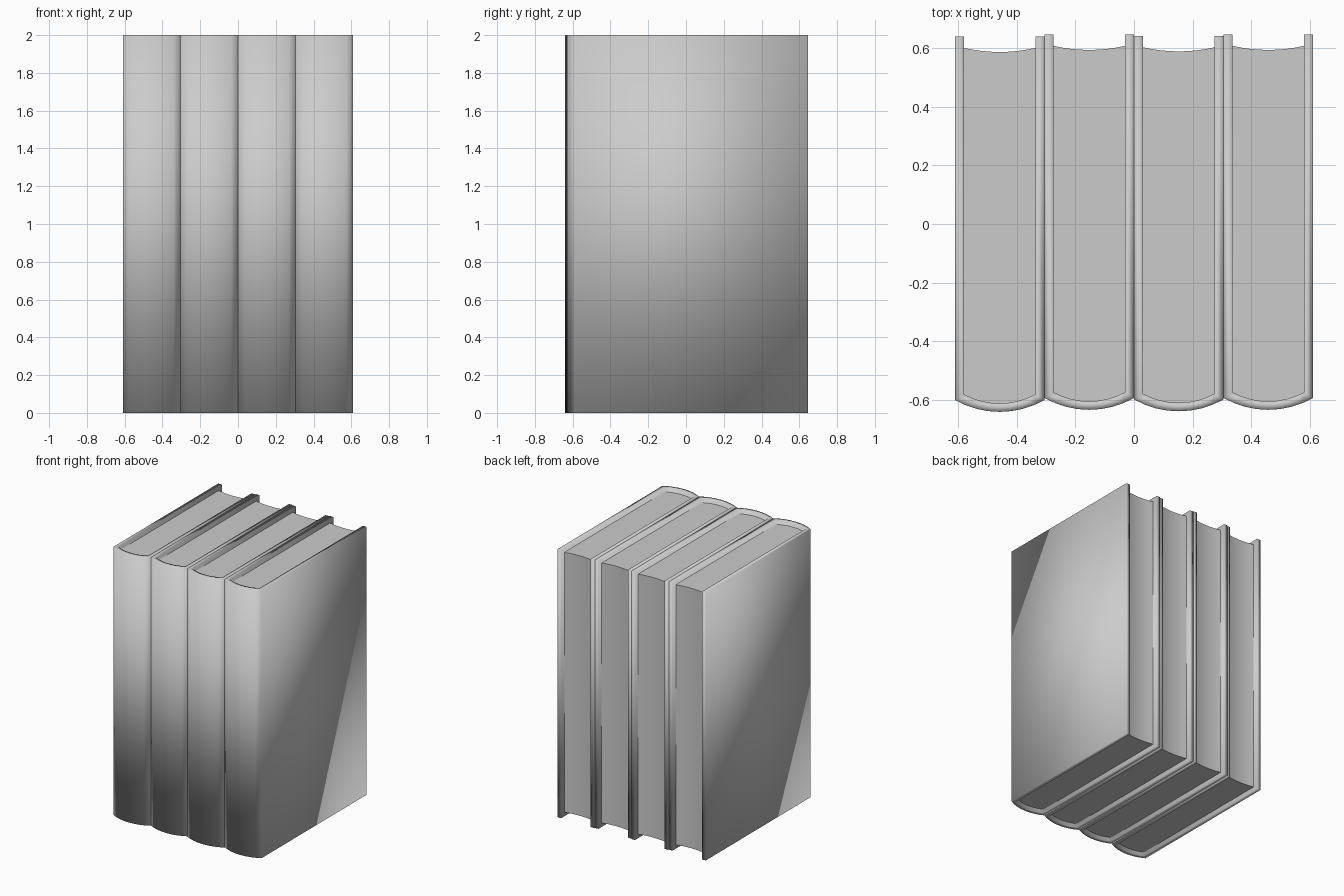
import bpy, bmesh, math

if "Cube" in bpy.data.objects:
    bpy.data.objects.remove(bpy.data.objects["Cube"])

HEIGHT, WIDTH, BOARD = 2.0, 0.305, 0.03
OVERHANG = 0.03          # how far the cover stands above and below the pages
SEGMENTS = 8             # sides of each curved profile

grey = bpy.data.materials.new("plain_grey")
grey.diffuse_color = (0.6, 0.6, 0.6, 1)
grey.use_nodes = True
grey.node_tree.nodes["Principled BSDF"].inputs["Base Color"].default_value = grey.diffuse_color


def arc(half, y_edge, y_mid):
    """Points of a shallow arc from -half to +half, bulging to y_mid."""
    sag = y_edge - y_mid
    r = (half * half + sag * sag) / (2 * abs(sag))
    a = math.asin(half / r)
    s = math.copysign(1, sag)
    pts = []
    for i in range(SEGMENTS + 1):
        t = -a + 2 * a * i / SEGMENTS
        pts.append((r * math.sin(t), y_mid + s * r * (1 - math.cos(t))))
    return pts


def prism(name, bottom_faces, points, z0, z1, offset):
    """Extrude a flat outline, given as faces over points, from z0 to z1."""
    bm = bmesh.new()
    vs = [bm.verts.new((x, y, z0)) for x, y in points]
    faces = [bm.faces.new([vs[i] for i in f]) for f in bottom_faces]
    ext = bmesh.ops.extrude_face_region(bm, geom=faces, use_keep_orig=True)
    top = [g for g in ext["geom"] if isinstance(g, bmesh.types.BMVert)]
    bmesh.ops.translate(bm, verts=top, vec=(0, 0, z1 - z0))
    bmesh.ops.recalc_face_normals(bm, faces=bm.faces)
    for f in bm.faces:
        f.smooth = True
    mesh = bpy.data.meshes.new(name)
    bm.to_mesh(mesh)
    bm.free()
    mesh.materials.append(grey)
    obj = bpy.data.objects.new(name, mesh)
    bpy.context.collection.objects.link(obj)
    obj.location = offset
    return obj


def book(n, x, y):
    half = WIDTH / 2 - 0.0005
    inner = half - BOARD
    # cover: a bent strip of boards and rounded spine
    out = [(-half, 0.641)] + arc(half, -0.597, -0.637) + [(half, 0.641)]
    ins = [(-inner, 0.641)] + arc(inner, -0.577, -0.608) + [(inner, 0.641)]
    m = len(out)
    strip = [(i, i + 1, m + i + 1, m + i) for i in range(m - 1)]
    prism(f"cover_{n}", strip, out + ins, 0, HEIGHT, (x, y, 0))
    # pages: rounded at the spine, hollow at the fore edge
    block = arc(inner, -0.577, -0.608) + arc(inner, 0.603, 0.589)[::-1]
    pages = prism(f"pages_{n}", [tuple(range(len(block)))], block,
                  OVERHANG, HEIGHT - OVERHANG, (x, y, 0))
    bpy.ops.object.select_all(action='DESELECT')
    bpy.context.view_layer.objects.active = pages
    pages.select_set(True)
    bpy.ops.object.shade_smooth_by_angle(angle=math.radians(30))


# row of four books, nudged slightly in depth
for i, nudge in enumerate((-0.003, 0.004, -0.001, 0.004)):
    book(i + 1, (i - 1.5) * WIDTH, nudge)
